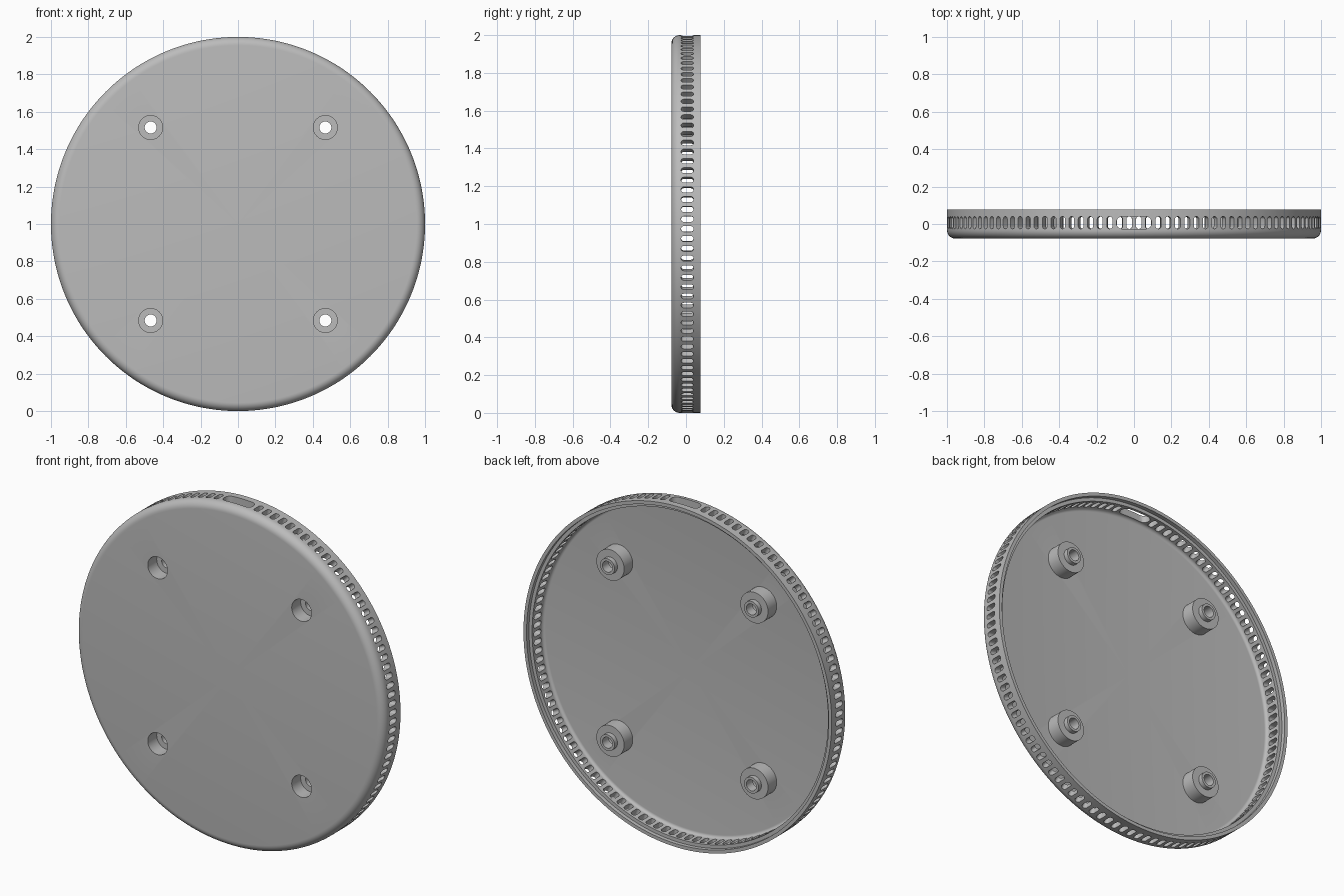
import bpy, bmesh
from math import sin, cos, pi, radians
from mathutils import Vector, Matrix

if "Cube" in bpy.data.objects:
    bpy.data.objects.remove(bpy.data.objects["Cube"], do_unlink=True)

grey = bpy.data.materials.new("plain grey")
grey.use_nodes = True
grey.diffuse_color = (0.5, 0.5, 0.5, 1)
for node in grey.node_tree.nodes:
    if node.type == "BSDF_PRINCIPLED":
        node.inputs["Base Color"].default_value = grey.diffuse_color

FRONT, BACK, FLOOR = -0.078, 0.078, -0.045
CENTRE = Vector((0, 0, 1))


def finish(name, bm):
    bmesh.ops.recalc_face_normals(bm, faces=bm.faces)
    mesh = bpy.data.meshes.new(name)
    bm.to_mesh(mesh)
    bm.free()
    mesh.materials.append(grey)
    obj = bpy.data.objects.new(name, mesh)
    bpy.context.collection.objects.link(obj)
    return obj


def select(obj):
    bpy.ops.object.select_all(action="DESELECT")
    obj.select_set(True)
    bpy.context.view_layer.objects.active = obj


def arc(r, y, radius, start, end, steps=8):
    angles = [radians(start + (end - start) * i / steps) for i in range(steps + 1)]
    return [(r + radius * cos(a), y + radius * sin(a)) for a in angles]


def lathe(name, profile, centre, segments, closed):
    """Revolve (radius, y) points around an axis parallel to y."""
    bm = bmesh.new()
    verts = [bm.verts.new(centre + Vector((r, y, 0))) for r, y in profile]
    edges = [bm.edges.new(pair) for pair in zip(verts, verts[1:])]
    if closed:
        edges.append(bm.edges.new((verts[-1], verts[0])))
    bmesh.ops.spin(bm, geom=verts + edges, cent=centre, axis=(0, 1, 0),
                   angle=2 * pi, steps=segments, use_duplicate=False)
    bmesh.ops.remove_doubles(bm, verts=bm.verts, dist=1e-5)
    return finish(name, bm)


def add_prism(bm, outline, matrix, low, high):
    """Extrude a 2D outline along local z."""
    rings = [[bm.verts.new(matrix @ Vector((u, v, h))) for u, v in outline]
             for h in (low, high)]
    bm.faces.new(rings[0][::-1])
    bm.faces.new(rings[1])
    n = len(outline)
    for i in range(n):
        j = (i + 1) % n
        bm.faces.new((rings[0][i], rings[0][j], rings[1][j], rings[1][i]))


def rounded_slot(half_w, half_h, radius):
    w, h = half_w - radius, half_h - radius
    points = []
    for k, (sx, sy) in enumerate(((1, 1), (-1, 1), (-1, -1), (1, -1))):
        points += arc(sx * w, sy * h, radius, 90 * k, 90 * k + 90, 4)
    return points


def cut(obj, cutter):
    cutter.hide_render = True
    mod = obj.modifiers.new("cut", "BOOLEAN")
    mod.operation, mod.solver, mod.object = "DIFFERENCE", "EXACT", cutter
    select(obj)
    bpy.ops.object.modifier_apply(modifier=mod.name)
    bpy.data.objects.remove(cutter, do_unlink=True)


# Round shallow cover: rounded front edge, thin wall, stepped back rim
profile = [(0, FRONT)]
profile += arc(0.955, FRONT + 0.045, 0.045, -90, 0)
profile += [(1, BACK), (0.98, BACK), (0.98, 0.055), (0.96, 0.055)]
profile += arc(0.942, FLOOR + 0.018, 0.018, 0, -90, 6)
profile += [(0, FLOOR)]
cover = lathe("cover", profile, CENTRE, 240, False)

# Ring of vent slots, with one wide slot at the top
bm = bmesh.new()
COUNT = 120
vent = rounded_slot(0.015, 0.033, 0.0145)
for i in range(2, COUNT - 2):
    turn = Matrix.Rotation(2 * pi * (i + 0.5) / COUNT, 4, "Y")
    add_prism(bm, vent, Matrix.Translation(CENTRE + Vector((0, 0.007, 0))) @ turn, 0.92, 1.05)
add_prism(bm, rounded_slot(0.094, 0.033, 0.03),
          Matrix.Translation(CENTRE + Vector((0, 0.007, 0))), 0.92, 1.05)
cut(cover, finish("vent_cutter", bm))

# Four screw holes through the front plate
corners = [(sx, sz) for sx in (-1, 1) for sz in (-1, 1)]
spots = [CENTRE + Vector((0.467 * sx, 0, 0.516 * sz)) for sx, sz in corners]
bm = bmesh.new()
for spot in spots:
    matrix = Matrix.Translation(spot) @ Matrix.Rotation(pi / 2, 4, "X")
    add_prism(bm, arc(0, 0, 0.064, 0, 360, 48)[:-1], matrix, 0.02, 0.12)
cut(cover, finish("hole_cutter", bm))

# Hollow screw bosses with a raised collar behind each hole
boss_profile = [(0.064, FLOOR), (0.09, FLOOR), (0.09, 0.035), (0.047, 0.035),
                (0.047, 0.062), (0.032, 0.062), (0.032, 0.005), (0.064, 0.005)]
bosses = []
for (sx, sz), spot in zip(corners, spots):
    name = f"{'upper' if sz > 0 else 'lower'}_{'left' if sx > 0 else 'right'}_boss"
    bosses.append(lathe(name, boss_profile, spot, 48, True))

# Smooth shading with crisp edges
for obj in [cover] + bosses:
    select(obj)
    bpy.ops.object.shade_smooth_by_angle(angle=radians(30))
